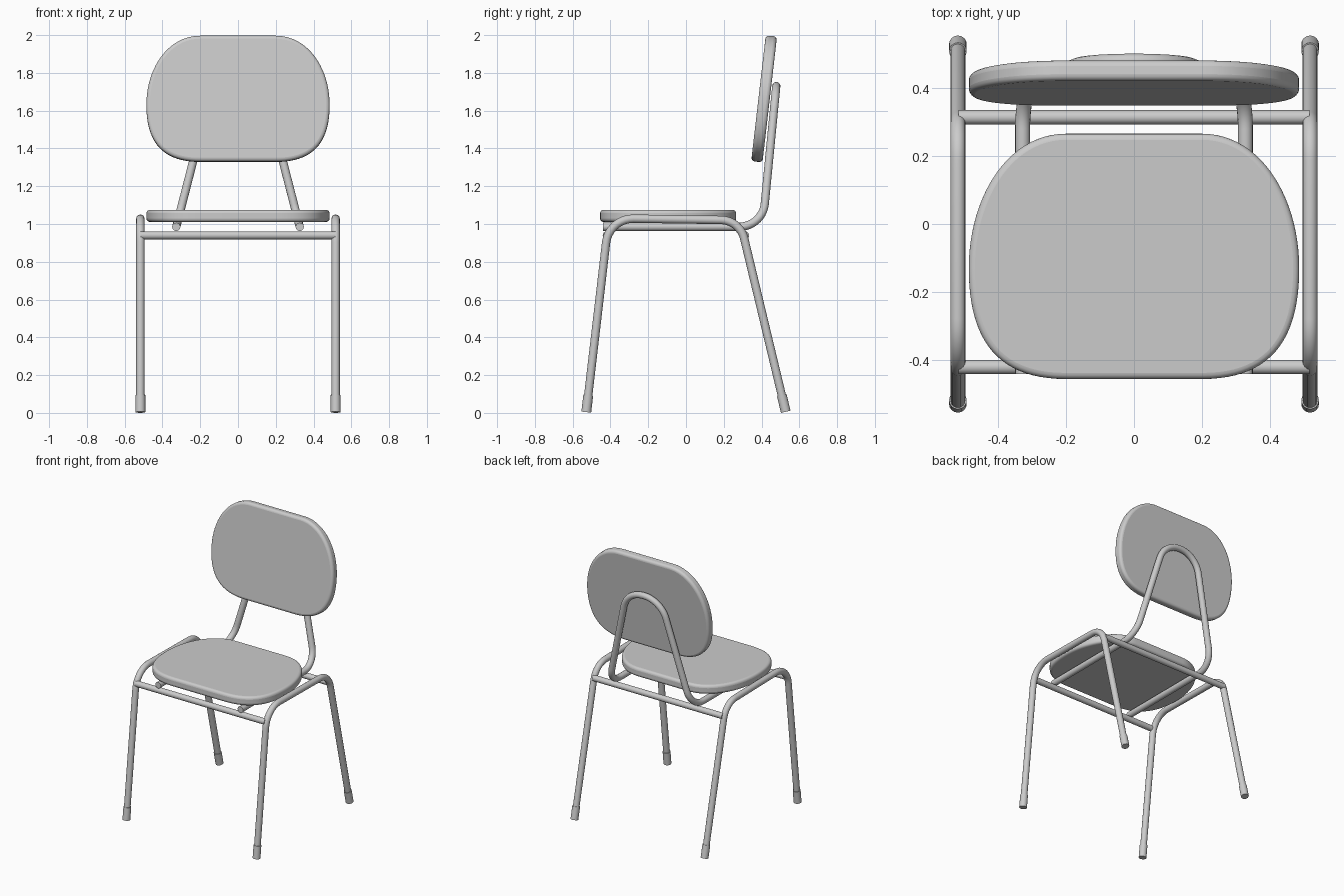
import bpy, bmesh, math
from mathutils import Vector, Matrix
from mathutils.geometry import interpolate_bezier

if "Cube" in bpy.data.objects:
    bpy.data.objects.remove(bpy.data.objects["Cube"])


def filleted(points, cuts, steps=10):
    """Polyline with each inner corner replaced by a circular-like arc."""
    pts = [Vector(p) for p in points]
    out = [pts[0]]
    for i in range(1, len(pts) - 1):
        a = (pts[i - 1] - pts[i]).normalized()
        b = (pts[i + 1] - pts[i]).normalized()
        turn, cut = math.pi - a.angle(b), cuts[i - 1]
        h = 4 / 3 * math.tan(turn / 4) * cut / math.tan(turn / 2)
        s, e = pts[i] + a * cut, pts[i] + b * cut
        out += interpolate_bezier(s, s - a * h, e - b * h, e, steps)
    return out + [pts[-1]]


def tube(name, points, radius):
    """Round capped tube along a path, converted to a mesh."""
    curve = bpy.data.curves.new(name, 'CURVE')
    curve.dimensions = '3D'
    curve.bevel_depth = radius
    curve.bevel_resolution = 6
    curve.use_fill_caps = True
    spline = curve.splines.new('POLY')
    spline.points.add(len(points) - 1)
    for sp, p in zip(spline.points, points):
        sp.co = (*p, 1)
    ob = bpy.data.objects.new(name, curve)
    bpy.context.collection.objects.link(ob)
    select(ob)
    bpy.ops.object.convert(target='MESH')
    bpy.ops.object.shade_smooth_by_angle()
    return bpy.context.object


def select(ob):
    bpy.ops.object.select_all(action='DESELECT')
    ob.select_set(True)
    bpy.context.view_layer.objects.active = ob


def panel(name, length, thickness, matrix):
    """Rounded cushion board: wide soft corners at +y, tighter ones at -y."""
    v = [Vector((x, y, 0)) for x, y in (
        (.2, .265), (.37, .265), (.485, .08), (.485, -.13),
        (.485, -.33), (.41, -.455), (.2, -.455))]
    right = interpolate_bezier(*v[:4], 24) + interpolate_bezier(*v[3:], 24)[1:]
    outline = right + [Vector((-p.x, p.y, 0)) for p in reversed(right)]
    bm = bmesh.new()
    verts = [bm.verts.new((p.x, (p.y + .095) * length / .72, -thickness / 2))
             for p in outline]
    face = bm.faces.new(verts)
    top = bmesh.ops.extrude_face_region(bm, geom=[face])['geom']
    bmesh.ops.translate(bm, vec=(0, 0, thickness),
                        verts=[g for g in top if isinstance(g, bmesh.types.BMVert)])
    bmesh.ops.recalc_face_normals(bm, faces=bm.faces)
    mesh = bpy.data.meshes.new(name)
    bm.to_mesh(mesh)
    bm.free()
    ob = bpy.data.objects.new(name, mesh)
    bpy.context.collection.objects.link(ob)
    ob.matrix_world = matrix
    select(ob)
    bpy.ops.object.shade_smooth_by_angle(angle=math.radians(35))
    bev = ob.modifiers.new('soft_edge', 'BEVEL')
    bev.width, bev.segments = .018, 4
    bev.limit_method, bev.angle_limit = 'ANGLE', math.radians(40)
    return ob


# Seat and tilted backrest share one outline
panel('seat', .72, .064, Matrix.Translation((0, -.095, 1.043)))
panel('backrest', .67, .06, Matrix.Translation((0, .4135, 1.6625))
      @ Matrix.Rotation(math.radians(90 - 6.6), 4, 'X'))

# Side frames: front leg, top rail and rear leg in one bent tube, plus feet
for side, x in (('left', -.517), ('right', .517)):
    path = [(x, -.528, .004), (x, -.408, 1.03), (x, .285, 1.02), (x, .528, .006)]
    tube(side + '_leg_frame', filleted(path, (.13, .1)), .022)
    for part, foot, knee in (('front', *path[:2]), ('rear', path[3], path[2])):
        foot, knee = Vector(foot), Vector(knee)
        tube(f'{side}_{part}_foot',
             [foot, foot + (knee - foot).normalized() * .09], .026)

# Cross bars between the side frames
for name, y in (('front_cross_bar', -.42), ('rear_cross_bar', .313)):
    tube(name, [Vector((-.515, y, .94)), Vector((.515, y, .94))], .021)

# Seat rails rising into the back support hoop
half = [(.327, -.44, .985), (.327, .405, .985), (.135, .478, 1.73)]
hoop = half + [(-x, y, z) for x, y, z in reversed(half)]
tube('back_support_hoop', filleted(hoop, (.125, .13, .13, .125), 12), .022)
